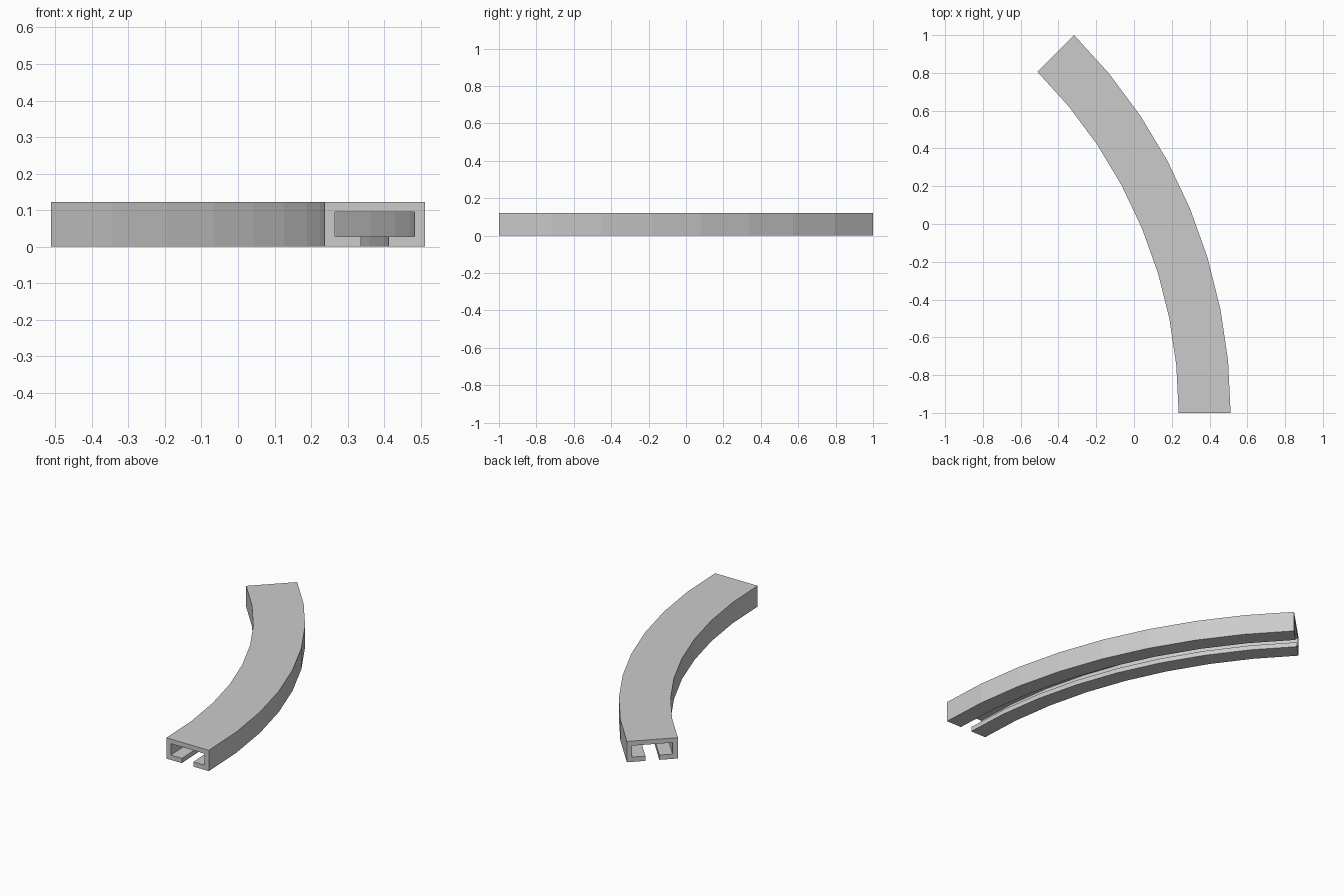
import bpy, bmesh, math

if "Cube" in bpy.data.objects:
    bpy.data.objects.remove(bpy.data.objects["Cube"])

# Arc of the track: 45 degrees in 8 flat segments
CENTRE_X, CENTRE_Y = -2.317, -1.0
R_MID = 2.691
SWEEP, STEPS = math.radians(45), 8

# Half of the C-shaped cross-section (offset from centre line, height), mirrored
half = [(0.0375, 0.028), (0.0375, 0.0), (0.1375, 0.0), (0.1375, 0.122)]
inner = [(0.109, 0.095), (0.109, 0.028)]
outer_loop = half[1:] + [(-u, z) for u, z in reversed(half[1:])]
inner_loop = [(-0.0375, 0.028)] + [(-u, z) for u, z in reversed(inner)] + inner + [half[0]]
profile = outer_loop + inner_loop

# Sweep the section around the arc
bm = bmesh.new()
rings = []
for i in range(STEPS + 1):
    a = SWEEP * i / STEPS
    rings.append([bm.verts.new((CENTRE_X + (R_MID + u) * math.cos(a),
                                CENTRE_Y + (R_MID + u) * math.sin(a), z))
                  for u, z in profile])
n = len(profile)
for r0, r1 in zip(rings, rings[1:]):
    for k in range(n):
        j = (k + 1) % n
        bm.faces.new((r0[k], r0[j], r1[j], r1[k]))

# Open-channel end faces
bm.faces.new(rings[0])
bm.faces.new(rings[-1])
bmesh.ops.recalc_face_normals(bm, faces=bm.faces)

mesh = bpy.data.meshes.new("curved_track")
bm.to_mesh(mesh)
bm.free()
bpy.context.collection.objects.link(bpy.data.objects.new("curved_track", mesh))
